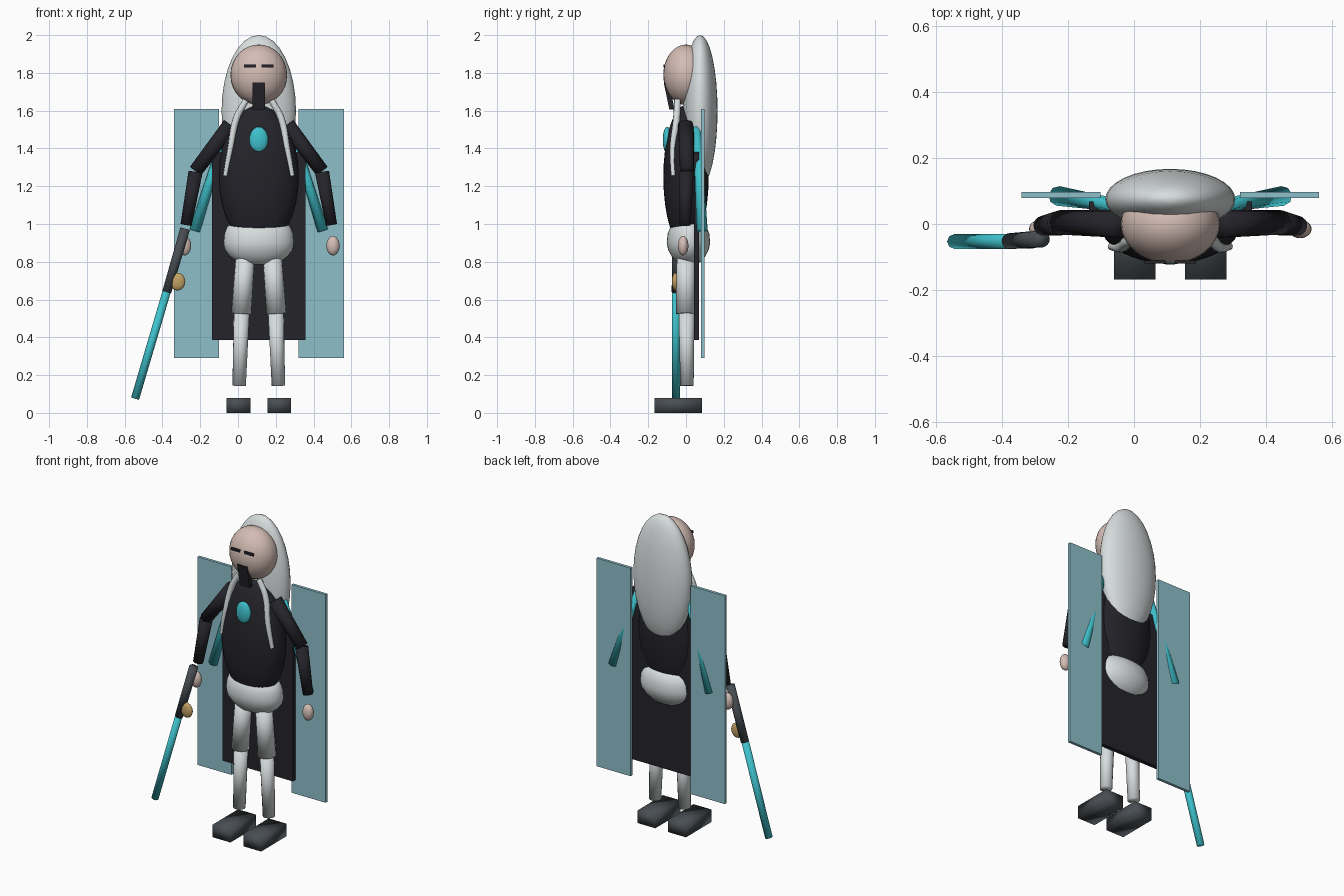
import bpy, bmesh, math
from mathutils import Vector, Matrix

if "Cube" in bpy.data.objects:
    bpy.data.objects.remove(bpy.data.objects["Cube"])

CX = 0.11  # centre line of the figure


def material(name, rgb):
    m = bpy.data.materials.new(name)
    m.diffuse_color = (*rgb, 1)
    m.use_nodes = True
    m.node_tree.nodes["Principled BSDF"].inputs["Base Color"].default_value = m.diffuse_color
    return m


WHITE = material("pale_grey", (0.68, 0.72, 0.72))
SKIN = material("skin", (0.66, 0.51, 0.46))
DARK = material("near_black", (0.018, 0.017, 0.023))
GREY = material("dark_grey", (0.065, 0.075, 0.085))
TEAL = material("teal", (0.05, 0.54, 0.61))
GLASS = material("pale_teal", (0.27, 0.52, 0.59))
GOLD = material("gold", (0.55, 0.36, 0.13))


def finish(name, bm, mat, smooth=True):
    bmesh.ops.recalc_face_normals(bm, faces=bm.faces)
    me = bpy.data.meshes.new(name)
    bm.to_mesh(me)
    bm.free()
    for p in me.polygons:
        p.use_smooth = smooth
    me.materials.append(mat)
    ob = bpy.data.objects.new(name, me)
    bpy.context.collection.objects.link(ob)
    return ob


def ellipsoid(name, c, r, mat, seg=32):
    bm = bmesh.new()
    bmesh.ops.create_uvsphere(bm, u_segments=seg, v_segments=seg // 2, radius=1)
    bmesh.ops.transform(bm, verts=bm.verts,
                        matrix=Matrix.Translation(c) @ Matrix.Diagonal((*r, 1)))
    return finish(name, bm, mat)


def box(name, lo, hi, mat, smooth=False):
    bm = bmesh.new()
    bmesh.ops.create_cube(bm, size=1)
    lo, hi = Vector(lo), Vector(hi)
    bmesh.ops.transform(bm, verts=bm.verts,
                        matrix=Matrix.Translation((lo + hi) / 2) @ Matrix.Diagonal((*(hi - lo), 1)))
    return finish(name, bm, mat, smooth)


def rod(name, a, b, r1, r2, mat, seg=16):
    a, b = Vector(a), Vector(b)
    bm = bmesh.new()
    bmesh.ops.create_cone(bm, cap_ends=True, segments=seg, radius1=r1, radius2=r2,
                          depth=(b - a).length)
    rot = (b - a).to_track_quat('Z', 'Y').to_matrix().to_4x4()
    bmesh.ops.transform(bm, verts=bm.verts, matrix=Matrix.Translation((a + b) / 2) @ rot)
    return finish(name, bm, mat)


def rings(name, sections, y, mat, seg=32):
    """Skin of stacked elliptical sections (z, rx, ry)."""
    bm = bmesh.new()
    loops = []
    for z, rx, ry in sections:
        loops.append([bm.verts.new((CX + rx * math.cos(2 * math.pi * i / seg),
                                    y + ry * math.sin(2 * math.pi * i / seg), z))
                      for i in range(seg)])
    for p, q in zip(loops, loops[1:]):
        for i in range(seg):
            j = (i + 1) % seg
            bm.faces.new((p[i], p[j], q[j], q[i]))
    bm.faces.new(loops[0])
    bm.faces.new(loops[-1])
    return finish(name, bm, mat)


# Head, hair and body
ellipsoid("head", (CX, 0.0, 1.79), (0.15, 0.12, 0.16), SKIN)
ellipsoid("hair", (CX, 0.075, 1.6), (0.197, 0.092, 0.4), WHITE)
ellipsoid("torso", (CX, 0.0, 1.25), (0.212, 0.12, 0.38), DARK)
rings("hips", [(1.012, 0.11, 0.05), (1.005, 0.145, 0.075), (0.985, 0.168, 0.095),
               (0.95, 0.182, 0.11), (0.9, 0.187, 0.115), (0.865, 0.18, 0.108),
               (0.83, 0.155, 0.09), (0.8, 0.115, 0.065), (0.785, 0.06, 0.035)], 0.013, WHITE)
ellipsoid("chest_gem", (CX, -0.1, 1.445), (0.05, 0.023, 0.07), TEAL, 24)

# Beard, a plate leaning back towards the neck
beard = box("beard", (CX - 0.034, -0.118, 1.605), (CX + 0.034, -0.09, 1.75), DARK)
for v in beard.data.vertices:
    if v.co.z < 1.65:
        v.co.y += 0.03

# Cape
box("cape", (CX - 0.247, 0.042, 0.385), (CX + 0.247, 0.068, 1.38), DARK)

# Paired parts
for s, side in ((-1, "left"), (1, "right")):
    def at(x, y, z):
        return (CX + s * x, y, z)

    def slab(name, x0, x1, y0, y1, z0, z1, mat, smooth=False):
        xs = sorted((CX + s * x0, CX + s * x1))
        box(side + name, (xs[0], y0, z0), (xs[1], y1, z1), mat, smooth)

    slab("_eye", 0.015, 0.078, -0.119, -0.11, 1.828, 1.844, DARK)
    slab("_panel", 0.211, 0.45, 0.079, 0.097, 0.29, 1.61, GLASS)
    slab("_foot", 0.045, 0.17, -0.168, 0.086, 0.0, 0.08, GREY, True)
    rod(side + "_upper_arm", at(0.15, 0.0, 1.525), at(0.335, 0.005, 1.28), 0.042, 0.037, DARK)
    rod(side + "_forearm", at(0.335, 0.003, 1.275), at(0.385, -0.005, 0.995), 0.038, 0.03, DARK)
    ellipsoid(side + "_hand", at(0.393, -0.015, 0.885), (0.035, 0.028, 0.052), SKIN, 20)
    rod(side + "_thigh", at(0.07, 0.0, 0.85), at(0.093, 0.0, 0.525), 0.05, 0.053, WHITE)
    rod(side + "_shin", at(0.09, 0.003, 0.55), at(0.104, 0.005, 0.143), 0.042, 0.036, WHITE)
    rod(side + "_back_blade", at(0.17, 0.058, 1.51), at(0.34, 0.085, 0.965), 0.02, 0.03, TEAL, 8)

    # Hair lock, a tapering curve in front of the shoulder
    cu = bpy.data.curves.new(side + "_hair_lock", 'CURVE')
    cu.dimensions = '3D'
    cu.bevel_depth = 0.017
    cu.bevel_resolution = 3
    cu.use_fill_caps = True
    cu.resolution_u = 8
    sp = cu.splines.new('BEZIER')
    path = [(0.068, -0.045, 1.655, 1.0), (0.118, -0.05, 1.56, 1.1),
            (0.15, -0.07, 1.4, 0.95), (0.178, -0.068, 1.255, 0.7)]
    sp.bezier_points.add(len(path) - 1)
    for bp, (x, y, z, r) in zip(sp.bezier_points, path):
        bp.co = at(x, y, z)
        bp.radius = r
        bp.handle_left_type = bp.handle_right_type = 'AUTO'
    sp.use_smooth = True
    cu.materials.append(WHITE)
    bpy.context.collection.objects.link(bpy.data.objects.new(side + "_hair_lock", cu))

# Sword held on the left
rod("sword_grip", (-0.28, -0.045, 0.975), (-0.377, -0.052, 0.64), 0.026, 0.024, GREY)
rod("sword_blade", (-0.377, -0.053, 0.645), (-0.545, -0.053, 0.075), 0.022, 0.022, TEAL, 8)
ellipsoid("sword_guard", (-0.32, -0.057, 0.695), (0.041, 0.018, 0.047), GOLD, 20)
